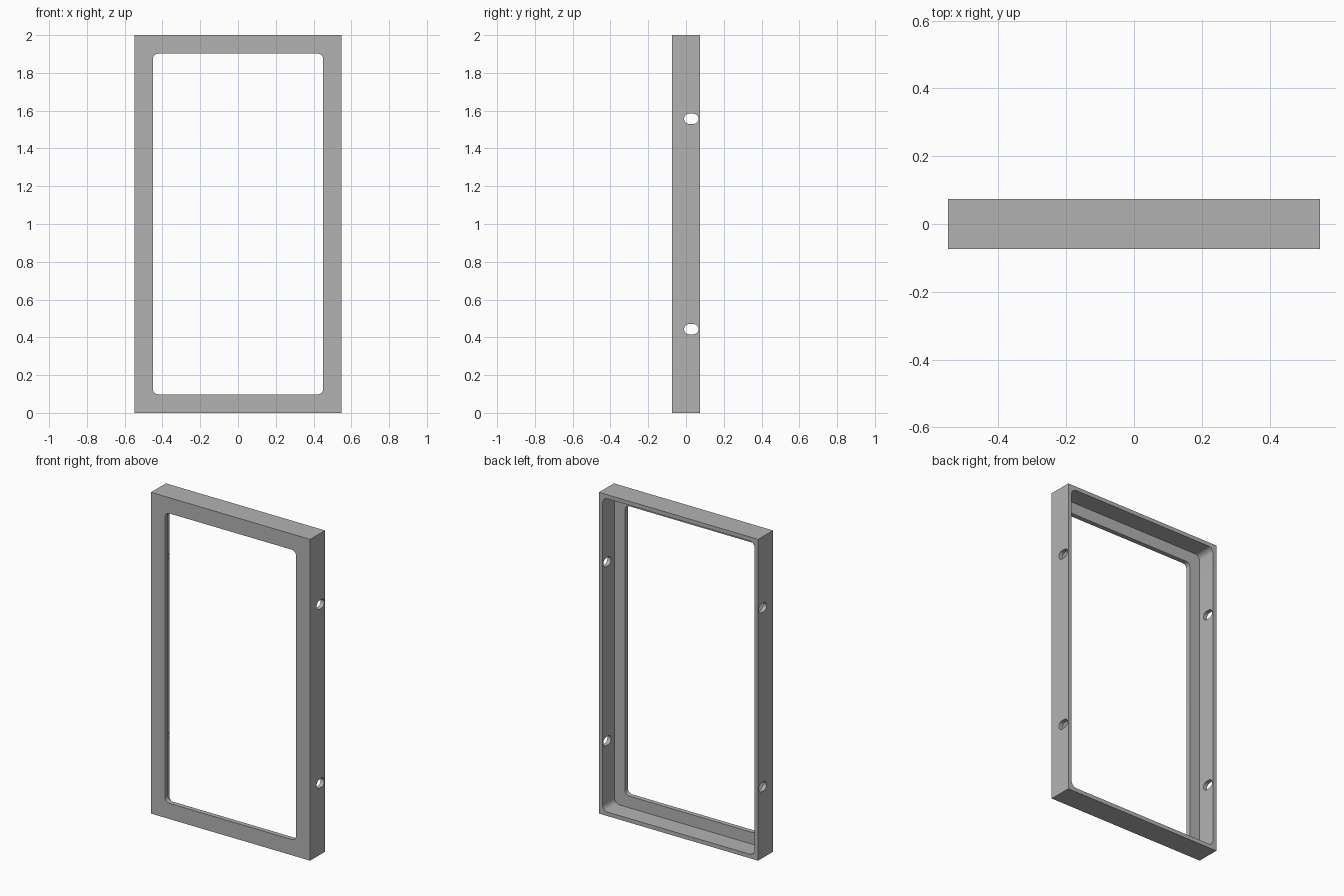
import bpy
import bmesh
from math import sin, cos, pi, radians
from mathutils import Vector

if "Cube" in bpy.data.objects:
    bpy.data.objects.remove(bpy.data.objects["Cube"], do_unlink=True)

WIDTH, DEPTH, HEIGHT = 1.096, 0.146, 2.0
BACK = DEPTH / 2
LIP = 0.029            # thickness of the front lip
MID = HEIGHT / 2

grey = bpy.data.materials.new("plain_grey")
grey.use_nodes = True
colour = (0.45, 0.45, 0.45, 1)
grey.diffuse_color = colour
grey.node_tree.nodes["Principled BSDF"].inputs["Base Color"].default_value = colour


def rounded_prism(name, half_u, half_z, radius, start, end, axis, centre_u=0, centre_z=MID):
    """Rounded rectangle in u and z, extruded along the axis from start to end."""
    def point(u, z, d):
        return Vector((u, d, z)) if axis == "y" else Vector((d, u, z))

    steps = 8 if radius else 0
    bm = bmesh.new()
    ring = []
    for corner, (su, sz) in enumerate(((1, 1), (-1, 1), (-1, -1), (1, -1))):
        for i in range(steps + 1):
            a = (corner + i / max(steps, 1)) * pi / 2
            u = centre_u + su * (half_u - radius) + radius * cos(a)
            z = centre_z + sz * (half_z - radius) + radius * sin(a)
            ring.append(bm.verts.new(point(u, z, start)))
    bmesh.ops.remove_doubles(bm, verts=ring, dist=1e-5)
    face = bm.faces.new([v for v in ring if v.is_valid])
    out = bmesh.ops.extrude_face_region(bm, geom=[face])
    moved = [g for g in out["geom"] if isinstance(g, bmesh.types.BMVert)]
    bmesh.ops.translate(bm, verts=moved, vec=point(0, 0, end - start))
    bmesh.ops.recalc_face_normals(bm, faces=bm.faces)
    mesh = bpy.data.meshes.new(name)
    bm.to_mesh(mesh)
    bm.free()
    mesh.materials.append(grey)
    obj = bpy.data.objects.new(name, mesh)
    bpy.context.collection.objects.link(obj)
    return obj


# Solid outer block of the frame
frame = rounded_prism("frame", WIDTH / 2, MID, 0, -BACK, BACK, "y")

# Front opening, deeper recess behind the lip, and slots through both side walls
cutters = [
    rounded_prism("opening_cutter", 0.451, 0.902, 0.03, -0.2, 0.2, "y"),
    rounded_prism("recess_cutter", 0.523, 0.975, 0.035, -BACK + LIP, 0.2, "y"),
]
for side in (-1, 1):
    for z in (0.443, 1.557):
        cutters.append(rounded_prism("slot_cutter", 0.038, 0.027, 0.0265,
                                     side * 0.48, side * 0.6, "x", 0.028, z))

bpy.context.view_layer.objects.active = frame
frame.select_set(True)
for cutter in cutters:
    cutter.hide_render = True
    mod = frame.modifiers.new("cut", "BOOLEAN")
    mod.operation = "DIFFERENCE"
    mod.solver = "EXACT"
    mod.object = cutter
    bpy.ops.object.modifier_apply(modifier=mod.name)
for cutter in cutters:
    bpy.data.objects.remove(cutter, do_unlink=True)

# Smooth the rounded corners and slots, keep the edges crisp
bpy.ops.object.shade_smooth_by_angle(angle=radians(30))
